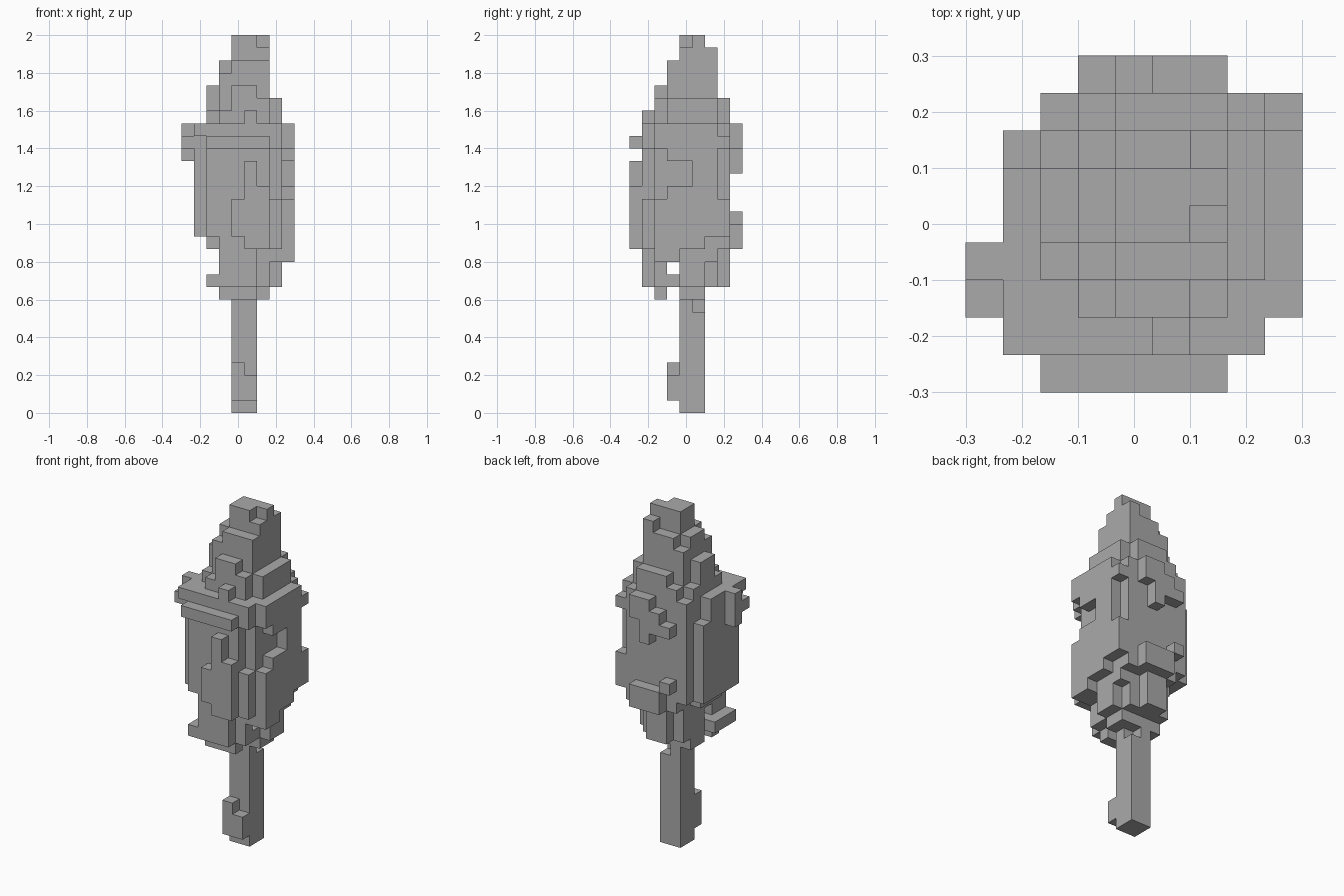
import bpy
import bmesh
from mathutils import Vector

VOXEL = 2 / 30                        # edge length of one block
ORIGIN = Vector((-0.3, -0.3, 0.0))    # low corner of the block grid

old = bpy.data.objects.get("Cube")
if old:
    bpy.data.objects.remove(old, do_unlink=True)

grey = bpy.data.materials.new("plain grey")
grey.use_nodes = True
shade = (0.4, 0.4, 0.4, 1.0)
grey.diffuse_color = shade
grey.node_tree.nodes["Principled BSDF"].inputs["Base Color"].default_value = shade


def cells(x, y, z):
    """All block positions inside half-open ranges."""
    return {(i, j, k) for i in range(*x) for j in range(*y) for k in range(*z)}


def add(part, x, y, z):
    part.update(cells(x, y, z))


def cut(part, x, y, z):
    part.difference_update(cells(x, y, z))


# Slim trunk with a knot near the foot
trunk = set()
add(trunk, x=(4, 6), y=(4, 6), z=(0, 9))
cut(trunk, x=(5, 6), y=(5, 6), z=(8, 9))
add(trunk, x=(4, 5), y=(3, 4), z=(1, 4))
add(trunk, x=(5, 6), y=(3, 4), z=(1, 3))

# Ragged underside of the foliage
lower_foliage = set()
add(lower_foliage, x=(3, 7), y=(4, 6), z=(9, 10))
add(lower_foliage, x=(3, 6), y=(2, 3), z=(9, 10))
add(lower_foliage, x=(3, 7), y=(2, 7), z=(10, 13))
add(lower_foliage, x=(3, 6), y=(1, 2), z=(10, 13))
add(lower_foliage, x=(4, 6), y=(7, 8), z=(10, 13))
add(lower_foliage, x=(7, 8), y=(4, 6), z=(10, 13))
add(lower_foliage, x=(7, 8), y=(2, 7), z=(12, 13))
add(lower_foliage, x=(2, 3), y=(1, 4), z=(10, 11))
cut(lower_foliage, x=(2, 8), y=(3, 4), z=(11, 12))

# Wide middle of the foliage
crown = set()
add(crown, x=(3, 8), y=(1, 8), z=(13, 14))
add(crown, x=(2, 3), y=(3, 6), z=(13, 14))
add(crown, x=(2, 8), y=(1, 8), z=(14, 23))
cut(crown, x=(7, 8), y=(1, 2), z=(17, 21))

# Left side of the crown
left_boughs = set()
add(left_boughs, x=(8, 9), y=(3, 7), z=(13, 23))
cut(left_boughs, x=(8, 9), y=(3, 5), z=(18, 20))
cut(left_boughs, x=(8, 9), y=(6, 7), z=(13, 14))
add(left_boughs, x=(8, 9), y=(2, 4), z=(12, 13))
add(left_boughs, x=(8, 9), y=(2, 3), z=(13, 17))
add(left_boughs, x=(8, 9), y=(2, 3), z=(21, 23))
add(left_boughs, x=(8, 9), y=(7, 8), z=(14, 17))
add(left_boughs, x=(8, 9), y=(7, 8), z=(21, 22))

# Right side of the crown
right_boughs = set()
add(right_boughs, x=(1, 2), y=(2, 6), z=(14, 23))
add(right_boughs, x=(1, 2), y=(1, 2), z=(22, 23))
add(right_boughs, x=(1, 2), y=(6, 7), z=(14, 21))
add(right_boughs, x=(0, 1), y=(3, 4), z=(20, 23))
add(right_boughs, x=(0, 1), y=(2, 3), z=(21, 22))

# Front ledge and the stepped clump under it
front_boughs = set()
add(front_boughs, x=(2, 7), y=(0, 1), z=(21, 22))
add(front_boughs, x=(4, 5), y=(0, 1), z=(14, 17))
add(front_boughs, x=(5, 6), y=(0, 1), z=(13, 20))
add(front_boughs, x=(6, 7), y=(0, 1), z=(13, 18))

# Hanging clump and low ledge at the back
back_boughs = set()
add(back_boughs, x=(5, 7), y=(8, 9), z=(21, 23))
add(back_boughs, x=(5, 6), y=(8, 9), z=(19, 21))
add(back_boughs, x=(4, 5), y=(8, 9), z=(20, 22))
add(back_boughs, x=(3, 4), y=(8, 9), z=(20, 21))
add(back_boughs, x=(4, 7), y=(8, 9), z=(13, 15))
add(back_boughs, x=(3, 4), y=(8, 9), z=(15, 16))

# Shoulders stepping in towards the tip
shoulders = set()
add(shoulders, x=(3, 7), y=(2, 7), z=(23, 25))
cut(shoulders, x=(3, 4), y=(2, 3), z=(24, 25))
add(shoulders, x=(4, 6), y=(2, 3), z=(25, 26))
add(shoulders, x=(5, 6), y=(1, 2), z=(23, 24))
add(shoulders, x=(7, 8), y=(3, 7), z=(23, 25))
add(shoulders, x=(2, 3), y=(3, 7), z=(23, 24))
add(shoulders, x=(2, 3), y=(4, 6), z=(24, 26))
add(shoulders, x=(4, 7), y=(7, 8), z=(23, 25))
add(shoulders, x=(3, 4), y=(7, 8), z=(23, 24))

# Narrow pointed tip
tip = set()
add(tip, x=(3, 7), y=(3, 7), z=(25, 27))
add(tip, x=(4, 7), y=(3, 7), z=(27, 28))
add(tip, x=(3, 4), y=(4, 6), z=(27, 28))
add(tip, x=(4, 7), y=(4, 6), z=(28, 30))
cut(tip, x=(6, 7), y=(4, 5), z=(29, 30))
add(tip, x=(6, 7), y=(6, 7), z=(28, 29))

parts = {
    "trunk": trunk, "lower_foliage": lower_foliage, "crown": crown,
    "left_boughs": left_boughs, "right_boughs": right_boughs,
    "front_boughs": front_boughs, "back_boughs": back_boughs,
    "shoulders": shoulders, "tip": tip,
}
solid = set().union(*parts.values())


def build(name, part):
    """Make one mesh from the block faces that touch open air."""
    bm = bmesh.new()
    for cell in sorted(part):
        for axis in range(3):
            for side in (0, 1):
                beside = list(cell)
                beside[axis] += 2 * side - 1
                if tuple(beside) in solid:
                    continue
                start = Vector(cell)
                start[axis] += side
                u, v = Vector((0, 0, 0)), Vector((0, 0, 0))
                u[(axis + 1) % 3] = 1
                v[(axis + 2) % 3] = 1
                ring = [start, start + u, start + u + v, start + v]
                if side == 0:
                    ring.reverse()
                bm.faces.new([bm.verts.new(ORIGIN + p * VOXEL) for p in ring])
    bmesh.ops.remove_doubles(bm, verts=bm.verts, dist=VOXEL / 100)
    mesh = bpy.data.meshes.new(name)
    bm.to_mesh(mesh)
    bm.free()
    mesh.materials.append(grey)
    bpy.context.collection.objects.link(bpy.data.objects.new(name, mesh))


for part_name, part_cells in parts.items():
    build(part_name, part_cells)
